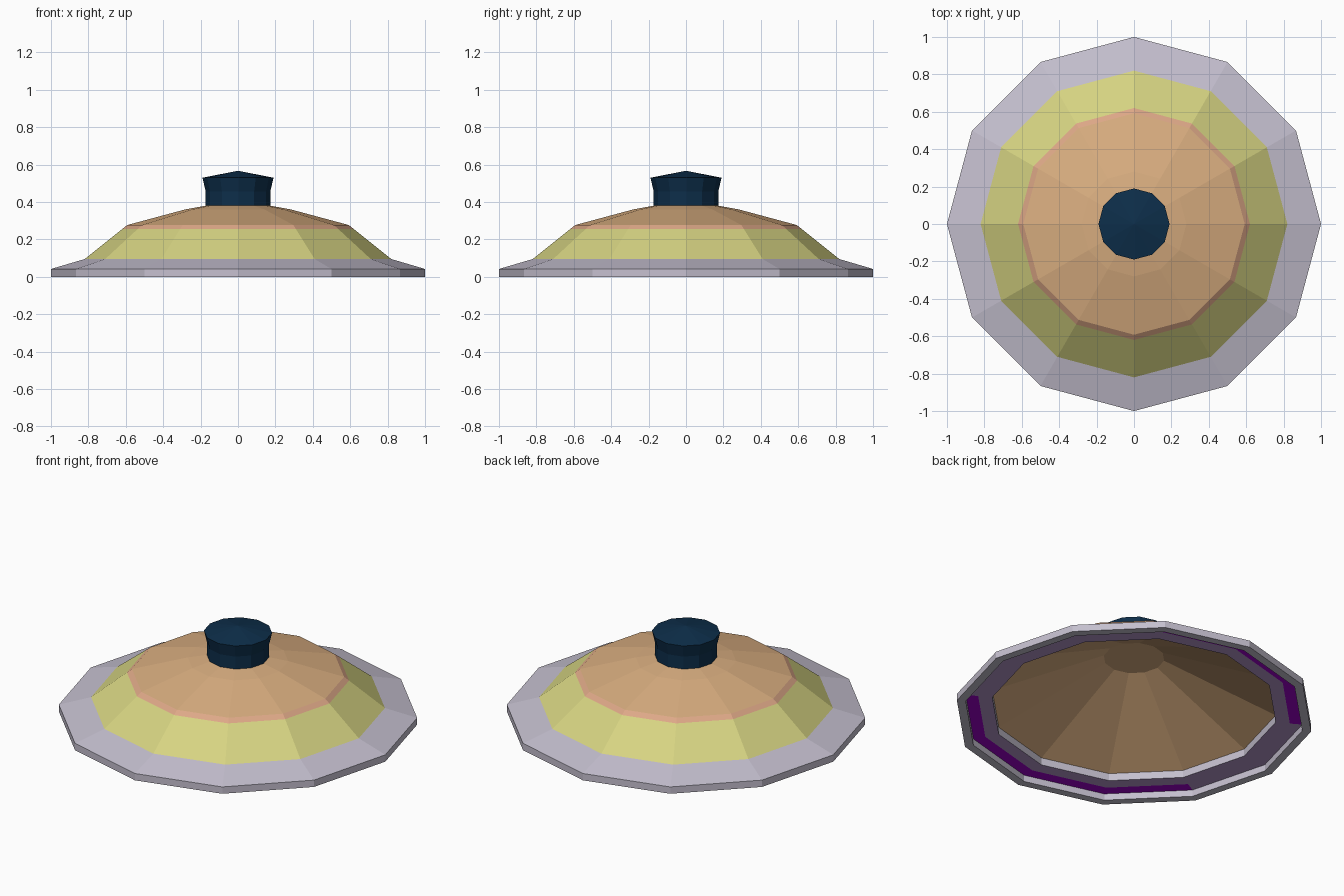
import bpy, bmesh, math

if "Cube" in bpy.data.objects:
    bpy.data.objects.remove(bpy.data.objects["Cube"])

SIDES = 12


def material(name, r, g, b):
    m = bpy.data.materials.new(name)
    lin = [((c + 0.055) / 1.055) ** 2.4 if c > 0.04 else c / 12.92 for c in (r, g, b)]
    m.diffuse_color = (*lin, 1)
    m.use_nodes = True
    m.node_tree.nodes["Principled BSDF"].inputs["Base Color"].default_value = m.diffuse_color
    return m


LAVENDER = material("lavender", 0.77, 0.75, 0.81)
YELLOW = material("yellow", 0.84, 0.83, 0.51)
PINK = material("pink", 0.87, 0.66, 0.53)
TAN = material("tan", 0.85, 0.68, 0.50)
NAVY = material("navy", 0.05, 0.18, 0.29)
LILAC = material("lilac", 0.70, 0.59, 0.79)
PURPLE = material("purple", 0.62, 0.0, 0.80)


def lathe(name, profile, bands, mats):
    """Spin (radius, z) points into a faceted part; one material index per band."""
    bm = bmesh.new()
    rings = []
    for r, z in profile:
        if r == 0:
            rings.append([bm.verts.new((0, 0, z))] * SIDES)
        else:
            rings.append([bm.verts.new((r * math.cos(a), r * math.sin(a), z))
                          for a in (2 * math.pi * i / SIDES for i in range(SIDES))])
    for band, lo, hi in zip(bands, rings, rings[1:]):
        for i in range(SIDES):
            j = (i + 1) % SIDES
            corners = list(dict.fromkeys([lo[i], lo[j], hi[j], hi[i]]))
            bm.faces.new(corners).material_index = band
    me = bpy.data.meshes.new(name)
    bm.to_mesh(me)
    bm.free()
    for m in mats:
        me.materials.append(m)
    ob = bpy.data.objects.new(name, me)
    bpy.context.collection.objects.link(ob)
    return ob


# Outer shell: rim, yellow slope, pink edge and tan crown
lathe("lid_shell",
      [(0.95, 0), (1, 0), (1, 0.042), (0.82, 0.095), (0.62, 0.255),
       (0.592, 0.277), (0.28, 0.361), (0.17, 0.381), (0, 0.381)],
      [0, 0, 0, 1, 2, 3, 3, 3], [LAVENDER, YELLOW, PINK, TAN])

# Underside: stepped seat and hollow cone (listed from the centre outwards)
under = lathe("lid_underside",
              [(0, 0.372), (0.17, 0.372), (0.80, 0.085), (0.80, 0.04),
               (0.88, 0.04), (0.95, 0.04), (0.95, 0)],
              [0, 0, 1, 2, 2, 1], [TAN, LAVENDER, LILAC, PURPLE])

# Purple patches on the outer strip of the seat, at front and back
for f in under.data.polygons:
    c = f.center
    r = math.hypot(c.x, c.y)
    if f.material_index == 2 and r > 0.85 and abs(c.y) > 0.5 * r:
        f.material_index = 3

# Knob: straight neck, flared head and low pointed cap
lathe("knob", [(0.173, 0.375), (0.173, 0.457), (0.19, 0.53), (0, 0.567)],
      [0, 0, 0], [NAVY])
